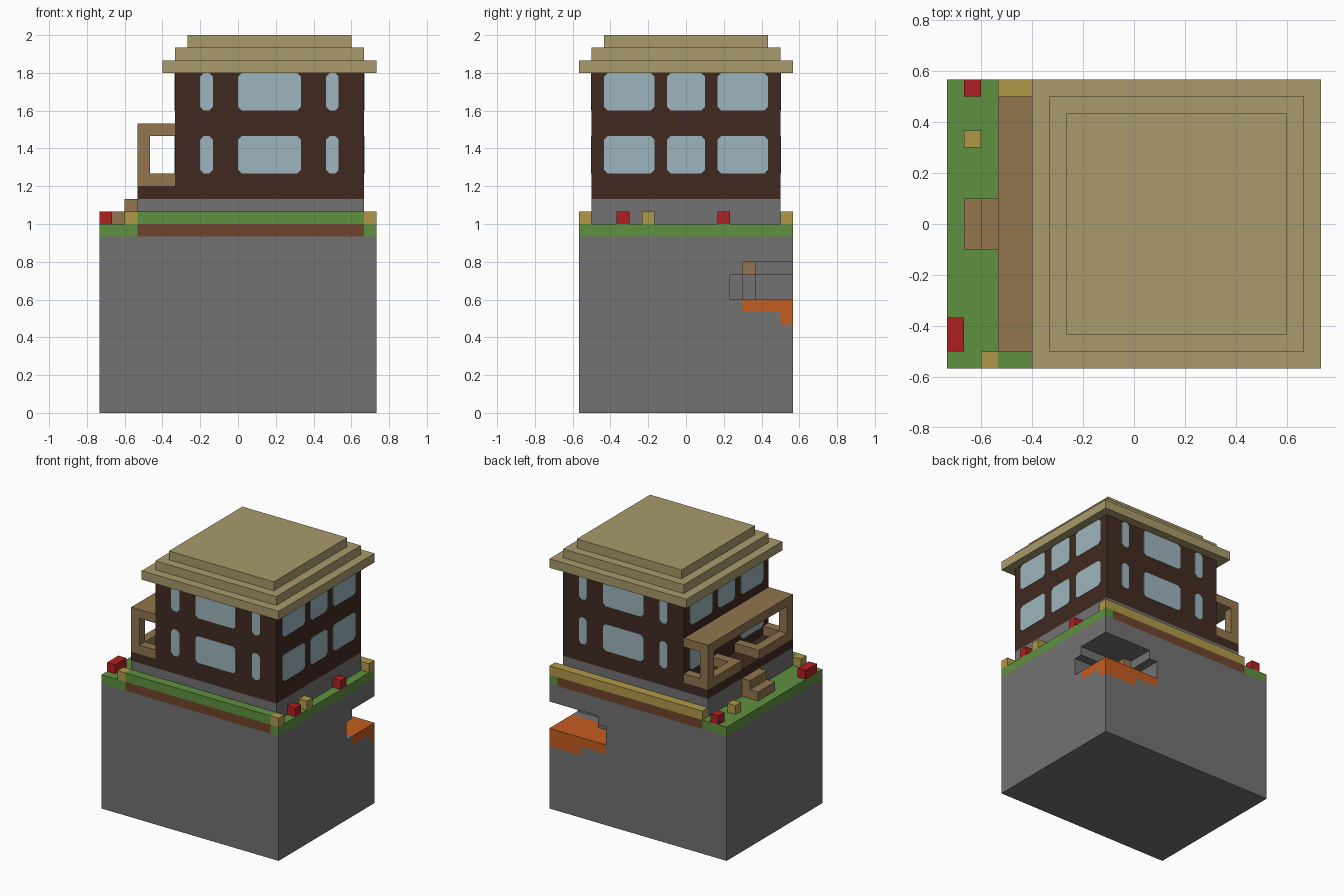
import bpy
import bmesh
from mathutils import Vector

default_cube = bpy.data.objects.get("Cube")
if default_cube:
    bpy.data.objects.remove(default_cube, do_unlink=True)

UNIT = 1 / 15                      # size of one building block
ORIGIN = Vector((11, 8.5, 0))      # block coordinates of the model centre


def material(name, hex_colour):
    def linear(c):
        return c / 12.92 if c <= 0.04045 else ((c + 0.055) / 1.055) ** 2.4
    rgb = [linear(int(hex_colour[n:n + 2], 16) / 255) for n in (0, 2, 4)]
    mat = bpy.data.materials.new(name)
    mat.use_nodes = True
    mat.diffuse_color = (*rgb, 1)
    mat.node_tree.nodes["Principled BSDF"].inputs["Base Color"].default_value = (*rgb, 1)
    return mat


stone = material("grey stone", "727272")
grass = material("grass green", "5F9040")
soil = material("soil brown", "70452C")
dark_wood = material("dark wood", "402A20")
light_wood = material("light wood", "92754E")
straw = material("roof straw", "A99B6C")
glass = material("pale blue glass", "9DB5BD")
red = material("flower red", "B02022")
yellow = material("flower yellow", "B0994A")
lava_orange = material("lava orange", "C45C20")


def finish(name, bm, mat):
    bmesh.ops.recalc_face_normals(bm, faces=bm.faces)
    for v in bm.verts:
        v.co = (v.co - ORIGIN) * UNIT
    mesh = bpy.data.meshes.new(name)
    bm.to_mesh(mesh)
    bm.free()
    mesh.materials.append(mat)
    obj = bpy.data.objects.new(name, mesh)
    bpy.context.collection.objects.link(obj)
    return obj


def blocks(name, mat, *boxes):
    """Each box is given as x, y and z ranges in block units."""
    bm = bmesh.new()
    for ranges in boxes:
        low, high = (Vector(c) for c in zip(*ranges))
        cube = bmesh.ops.create_cube(bm, size=1)
        for v in cube["verts"]:
            v.co = (low + high) / 2 + v.co * (high - low)
    return finish(name, bm, mat)


# Shared ranges
full_x, full_y = (0, 22), (0, 17)
house_x, house_y = (6, 21), (1, 16)
porch_x = (3, 6)
bed_x = (3, 21)
front_row, back_row = (0, 1), (16, 17)
edge_x = (21, 22)
ground_z, plant_z = (14, 15), (15, 16)
rail_z = (18, 19)

# Rock base with a cave at the back corner
base = blocks("rock_base", stone, (full_x, full_y, (0, 14)))
lava_boxes = [
    ((15, 22), (13, 17), (8, 9)),
    ((18, 22), (16, 17), (7, 8)),
]
cave_boxes = [
    ((15, 23), (13, 18), (8, 11)),
    ((16, 23), (13, 18), (10, 12)),
    ((17, 23), (12, 18), (9, 11)),
    ((18, 23), (16, 18), (7, 9)),
]
for box in cave_boxes:
    cutter = blocks("cave_cutter", stone, box)
    cutter.hide_render = True
    cut = base.modifiers.new("cave", "BOOLEAN")
    cut.operation = "DIFFERENCE"
    cut.solver = "EXACT"
    cut.object = cutter
    bpy.context.view_layer.objects.active = base
    bpy.ops.object.modifier_apply(modifier=cut.name)
    bpy.data.objects.remove(cutter, do_unlink=True)
blocks("lava", lava_orange, *lava_boxes)
blocks("cave_beam", light_wood, ((16, 17), (13, 14), (11, 12)))
blocks("cave_ledge", stone, ((15, 18), (13, 14), (9, 11)))

# Ground layer with soil beds along front and back
blocks("ground", grass, (full_x, house_y, ground_z),
       *[(x, row, ground_z) for x in ((0, 3), edge_x) for row in (front_row, back_row)])
blocks("soil_beds", soil, *[(bed_x, row, ground_z) for row in (front_row, back_row)])

# Planting
blocks("front_hedge", grass, (bed_x, front_row, plant_z))
blocks("back_hedge", yellow, ((3, 22), back_row, plant_z))
blocks("yellow_flowers", yellow,
       (edge_x, front_row, plant_z),
       (edge_x, (5, 6), plant_z),
       ((2, 3), front_row, plant_z),
       ((1, 2), (13, 14), plant_z))
blocks("red_flowers", red,
       (edge_x, (3, 4), plant_z),
       (edge_x, (11, 12), plant_z),
       ((1, 2), back_row, plant_z),
       ((0, 1), (1, 3), plant_z))

# House body
blocks("foundation", stone, (bed_x, house_y, (15, 17)))
blocks("walls", dark_wood, (house_x, house_y, (17, 27)))
blocks("porch_floor", dark_wood, (porch_x, house_y, (17, 18)))

# Stepped roof
for step, name in enumerate(("roof_eave", "roof_middle", "roof_top")):
    blocks(name, straw, ((5 + step, 22 - step), (step, 17 - step), (27 + step, 28 + step)))

# Porch
porch_ends = ((1, 2), (15, 16))
blocks("porch_roof", light_wood, (porch_x, house_y, (22, 23)))
blocks("porch_posts", light_wood, *[((3, 4), end, (18, 22)) for end in porch_ends])
blocks("porch_side_rails", light_wood,
       *[((3, 4), span, rail_z) for span in ((2, 6), (11, 15))])
blocks("porch_cross_rails", light_wood,
       *[(porch_x, y, rail_z) for y in porch_ends + ((6, 7), (10, 11))])
blocks("steps", light_wood,
       ((1, 3), (7, 10), (15, 16)),
       ((2, 3), (7, 10), (16, 17)))


# Windows: thin plates with clipped corners
def window(name, axis, wall, outward, span, height):
    clip, thick = 0.3, 0.05
    a, b = span
    c, d = height
    outline = [(a + clip, c), (b - clip, c), (b, c + clip), (b, d - clip),
               (b - clip, d), (a + clip, d), (a, d - clip), (a, c + clip)]
    bm = bmesh.new()

    def place(u, z, depth):
        return (depth, u, z) if axis == "x" else (u, depth, z)
    face = bm.faces.new([bm.verts.new(place(u, z, wall)) for u, z in outline])
    moved = bmesh.ops.extrude_face_region(bm, geom=[face])["geom"]
    for v in moved:
        if isinstance(v, bmesh.types.BMVert):
            v.co["xy".index(axis)] += outward * thick
    finish(name, bm, glass)


wide_spans = ((8, 9), (11, 16), (18, 19))
side_spans = ((2, 6), (7, 10), (11, 15))
walls = (
    ("front", "y", house_y[0], -1, wide_spans),
    ("back", "y", house_y[1], 1, wide_spans),
    ("left", "x", house_x[1], 1, side_spans),
    ("porch", "x", house_x[0], -1, side_spans),
)
for floor, height in (("lower", (19, 22)), ("upper", (24, 27))):
    for side, axis, wall, outward, spans in walls:
        for n, span in enumerate(spans):
            # The doorway takes the middle of the lower porch wall
            if side == "porch" and floor == "lower" and n == 1:
                continue
            window(f"{side}_{floor}_window_{n}", axis, wall, outward, span, height)
